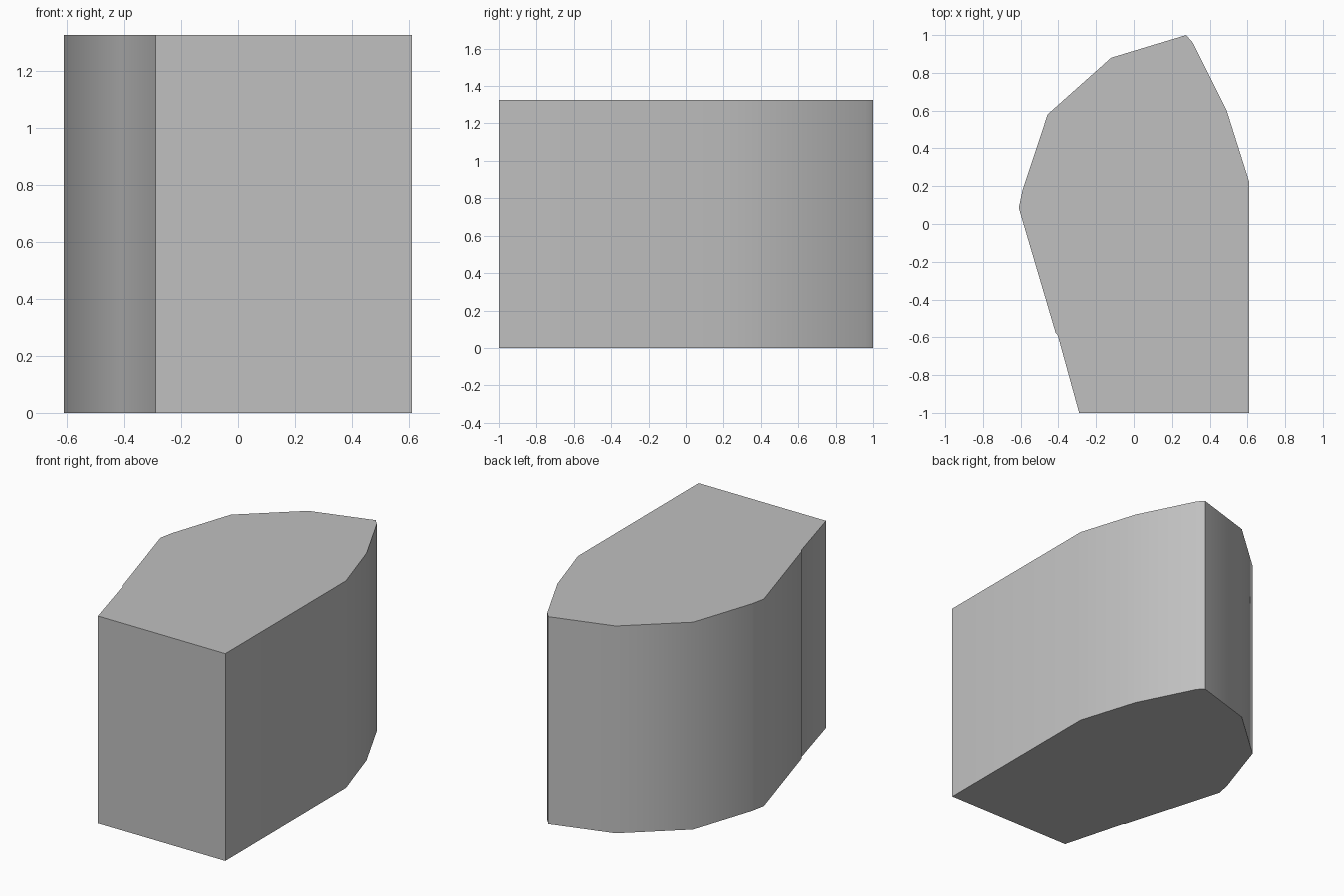
import bpy
import bmesh
from mathutils import Vector

default_cube = bpy.data.objects.get("Cube")
if default_cube:
    bpy.data.objects.remove(default_cube, do_unlink=True)

HEIGHT = 1.325

# Outline of the block, counter-clockwise from the front corner
OUTLINE = [
    (-0.29, -1.0), (0.61, -1.0), (0.61, 0.22), (0.49, 0.6),
    (0.31, 0.96), (0.275, 1.0), (-0.12, 0.88), (-0.457, 0.58),
    (-0.59, 0.18), (-0.61, 0.085), (-0.415, -0.575), (-0.403, -0.59),
]

# Plain grey material
grey = bpy.data.materials.new("light_grey")
grey.use_nodes = True
colour = (0.53, 0.53, 0.53, 1.0)
grey.diffuse_color = colour
grey.node_tree.nodes["Principled BSDF"].inputs["Base Color"].default_value = colour

# Extrude the outline into a solid prism
bm = bmesh.new()
base = bm.faces.new([bm.verts.new((x, y, 0)) for x, y in OUTLINE])
extruded = bmesh.ops.extrude_face_region(bm, geom=[base], use_keep_orig=True)
top_verts = [g for g in extruded["geom"] if isinstance(g, bmesh.types.BMVert)]
bmesh.ops.translate(bm, verts=top_verts, vec=Vector((0, 0, HEIGHT)))
bmesh.ops.recalc_face_normals(bm, faces=bm.faces)

mesh = bpy.data.meshes.new("faceted_block")
bm.to_mesh(mesh)
bm.free()
mesh.materials.append(grey)
block = bpy.data.objects.new("faceted_block", mesh)
bpy.context.collection.objects.link(block)

# Smooth the curved back, keep the corners and caps sharp
bpy.ops.object.select_all(action="DESELECT")
block.select_set(True)
bpy.context.view_layer.objects.active = block
bpy.ops.object.shade_smooth_by_angle(angle=0.6)
